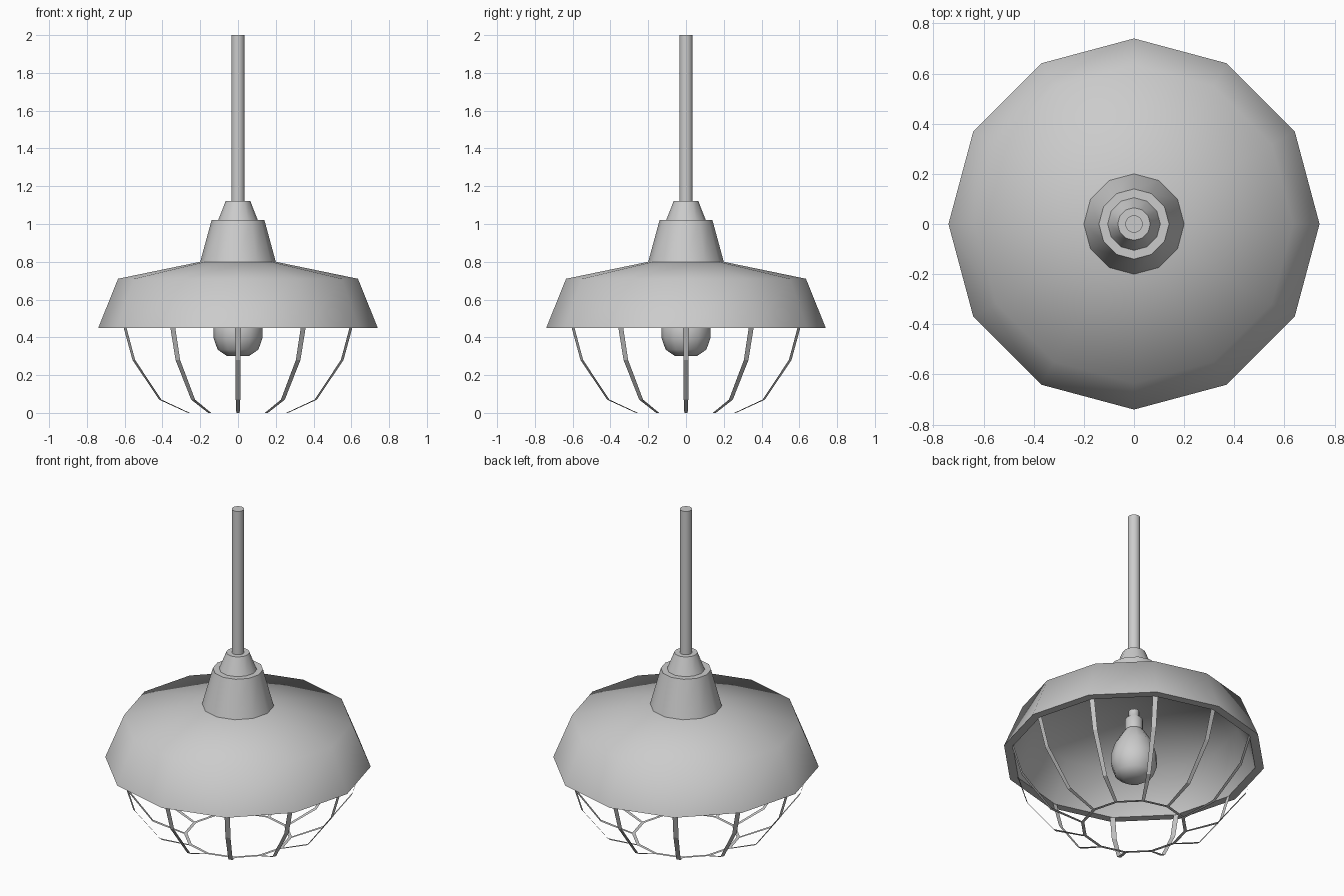
import bpy, math

if "Cube" in bpy.data.objects:
    bpy.data.objects.remove(bpy.data.objects["Cube"])

TAU = 2 * math.pi


def make_object(name, verts, faces, angle=60):
    mesh = bpy.data.meshes.new(name)
    mesh.from_pydata(verts, [], faces)
    mesh.update()
    obj = bpy.data.objects.new(name, mesh)
    bpy.context.collection.objects.link(obj)
    bpy.ops.object.select_all(action='DESELECT')
    obj.select_set(True)
    bpy.context.view_layer.objects.active = obj
    bpy.ops.object.shade_smooth_by_angle(angle=math.radians(angle))
    return obj


def lathe(name, profile, sides=12, angle=60):
    """Revolve (radius, z) points, listed bottom to top on the outside, around z."""
    verts, rings, faces = [], [], []
    for r, z in profile:
        start = len(verts)
        if r == 0:
            verts.append((0, 0, z))
            rings.append([start] * sides)
        else:
            verts += [(r * math.cos(TAU * i / sides), r * math.sin(TAU * i / sides), z)
                      for i in range(sides)]
            rings.append(list(range(start, start + sides)))
    for low, high in zip(rings, rings[1:]):
        for i in range(sides):
            j = (i + 1) % sides
            loop = list(dict.fromkeys((low[i], low[j], high[j], high[i])))
            faces.append(loop)
    return make_object(name, verts, faces, angle)


# Shade: inner ceiling, flat rim lip, flared skirt and shallow top
lathe("shade", [(0, 0.78), (0.59, 0.685), (0.69, 0.45),
                (0.74, 0.45), (0.635, 0.71), (0.2, 0.8)])

# Stepped neck above the shade
lathe("neck", [(0.2, 0.8), (0.14, 1.02), (0.105, 1.02), (0.065, 1.122), (0, 1.122)], angle=50)

# Hanging rod
lathe("rod", [(0.035, 1.11), (0.035, 2.0), (0, 2.0)], sides=16)

# Bulb with its screw base
lathe("bulb", [(0, 0.3), (0.06, 0.302), (0.108, 0.335), (0.131, 0.4), (0.131, 0.45),
               (0.108, 0.53), (0.065, 0.6), (0.05, 0.62)])
lathe("bulb_base", [(0.05, 0.62), (0.05, 0.69), (0.03, 0.71), (0.03, 0.745), (0, 0.745)])

# Guard: twelve thin flat ribs, as (radius, z, half width)
path = [(0.69, 0.45, 0.015), (0.637, 0.28, 0.014), (0.475, 0.07, 0.012), (0.30, 0.0, 0.009)]
for k in range(12):
    a = TAU * k / 12
    c, s = math.cos(a), math.sin(a)
    verts = [(r * c - t * s, r * s + t * c, z) for r, z, w in path for t in (-w, w)]
    faces = [(2 * i + 2, 2 * i + 3, 2 * i + 1, 2 * i) for i in range(len(path) - 1)]
    make_object(f"guard_rib_{k + 1}", verts, faces, 20)

# Flat ring joining the ribs at the bottom
lathe("guard_ring", [(0.283, 0.0), (0.302, 0.0)])
